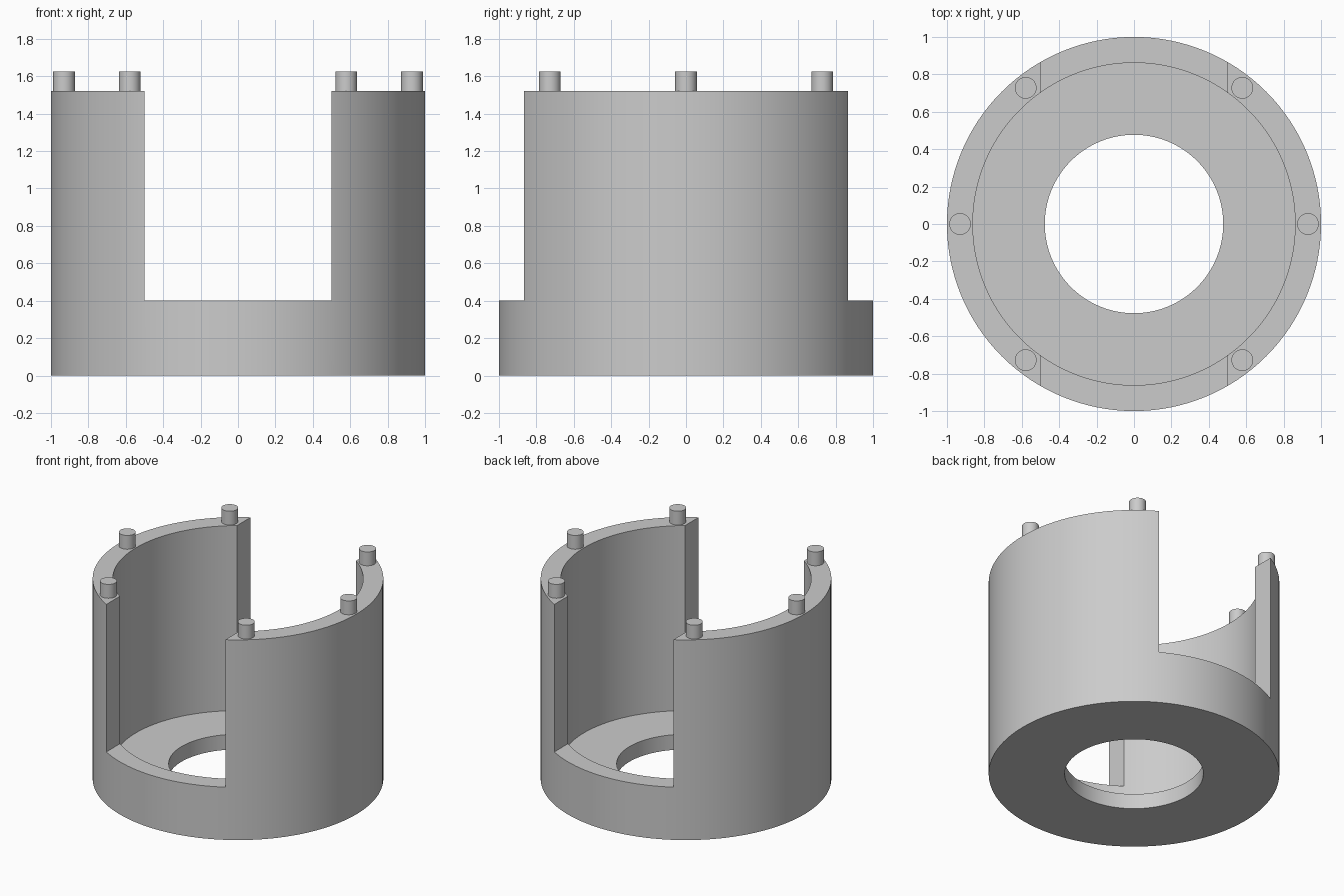
import bpy, bmesh, math

cube = bpy.data.objects.get("Cube")
if cube:
    bpy.data.objects.remove(cube, do_unlink=True)

grey = bpy.data.materials.new("plain_grey")
grey.use_nodes = True
colour = (0.6, 0.6, 0.6, 1)
grey.diffuse_color = colour
grey.node_tree.nodes["Principled BSDF"].inputs["Base Color"].default_value = colour

FLOOR, SILL, TOP, PIN_TOP = 0.115, 0.40, 1.52, 1.625
OUTER, INNER, HOLE = 1.0, 0.862, 0.477


def select_only(obj):
    bpy.ops.object.select_all(action="DESELECT")
    obj.select_set(True)
    bpy.context.view_layer.objects.active = obj


def lathe(name, profile, steps):
    """Revolve a closed (radius, height) profile around z."""
    bm = bmesh.new()
    verts = [bm.verts.new((r, 0, z)) for r, z in profile]
    edges = [bm.edges.new((v, verts[i - 1])) for i, v in enumerate(verts)]
    bmesh.ops.spin(bm, geom=verts + edges, cent=(0, 0, 0), axis=(0, 0, 1),
                   angle=math.tau, steps=steps, use_duplicate=False)
    bmesh.ops.remove_doubles(bm, verts=bm.verts, dist=1e-4)
    bmesh.ops.recalc_face_normals(bm, faces=bm.faces)
    mesh = bpy.data.meshes.new(name)
    bm.to_mesh(mesh)
    bm.free()
    obj = bpy.data.objects.new(name, mesh)
    bpy.context.collection.objects.link(obj)
    mesh.materials.append(grey)
    return obj


# Round cup with a holed floor
housing = lathe("housing", [(HOLE, 0), (OUTER, 0), (OUTER, TOP), (INNER, TOP),
                            (INNER, FLOOR), (HOLE, FLOOR)], 128)

# Wide slot cut through the front and back walls
bpy.ops.mesh.primitive_cube_add(size=1, location=(0, 0, SILL + 1))
cutter = bpy.context.object
cutter.name = "slot_cutter"
cutter.scale = (1, 3, 2)
cutter.hide_render = True
slot = housing.modifiers.new("slot", "BOOLEAN")
slot.operation = "DIFFERENCE"
slot.solver = "EXACT"
slot.object = cutter
select_only(housing)
bpy.ops.object.modifier_apply(modifier=slot.name)
bpy.data.objects.remove(cutter, do_unlink=True)
select_only(housing)
bpy.ops.object.shade_smooth_by_angle(angle=math.radians(30))

# Locating pins, three on each wall
for side, sign in (("left", 1), ("right", -1)):
    for place, degrees in (("front", -51.5), ("middle", 0), ("back", 51.5)):
        a = math.radians(degrees)
        bottom = TOP - 0.02
        bpy.ops.mesh.primitive_cylinder_add(
            vertices=32, radius=0.058, depth=PIN_TOP - bottom,
            location=(sign * 0.93 * math.cos(a), 0.93 * math.sin(a), (PIN_TOP + bottom) / 2))
        pin = bpy.context.object
        pin.name = f"{side}_{place}_pin"
        pin.data.materials.append(grey)
        bpy.ops.object.shade_smooth_by_angle(angle=math.radians(30))
